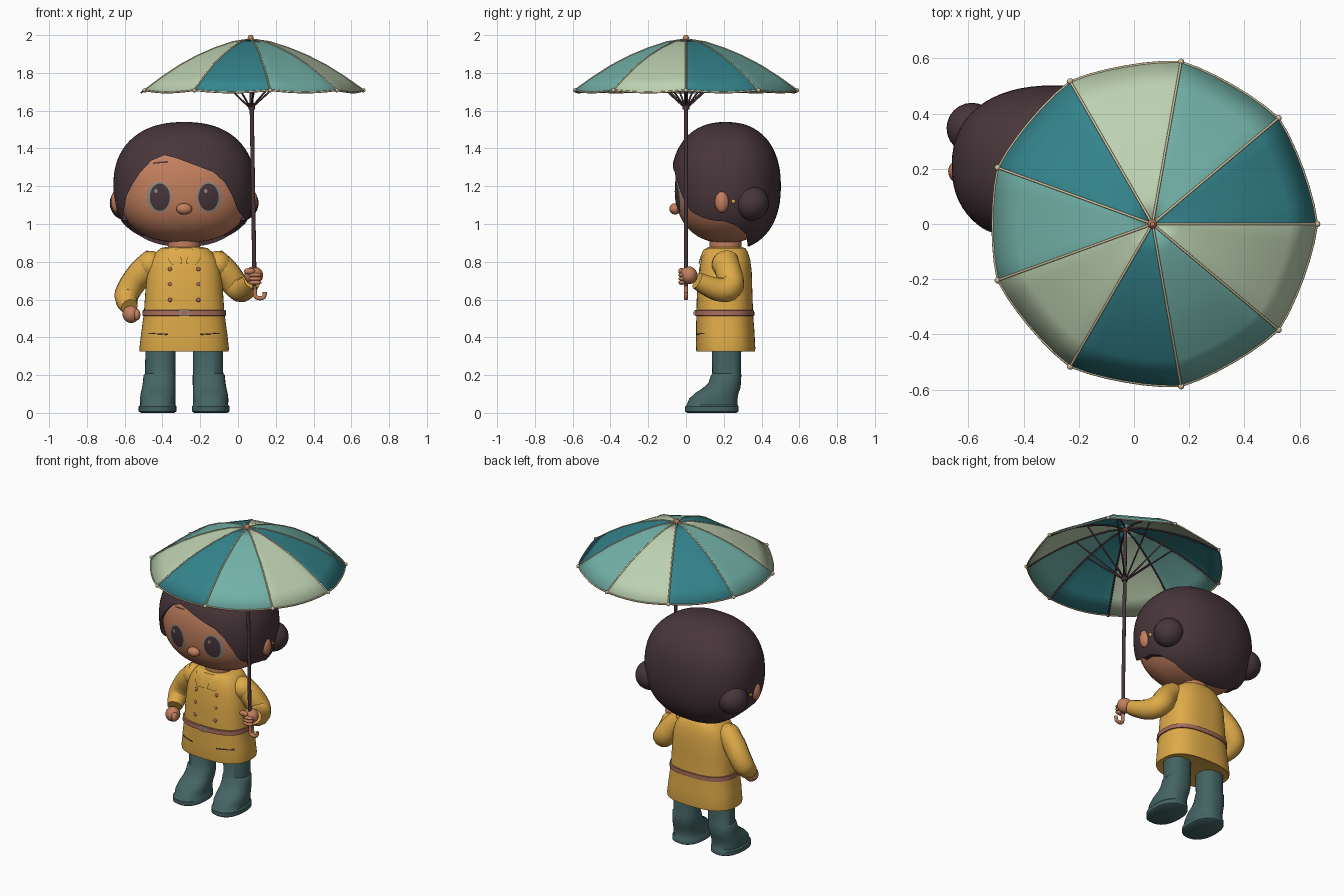
import bpy, bmesh, math
from mathutils import Vector
from mathutils.bvhtree import BVHTree

if "Cube" in bpy.data.objects:
    bpy.data.objects.remove(bpy.data.objects["Cube"])


def material(name, *rgb):
    lin = [((c / 255 + 0.055) / 1.055) ** 2.4 for c in rgb] + [1]
    m = bpy.data.materials.new(name)
    m.use_nodes = True
    m.diffuse_color = lin
    m.node_tree.nodes["Principled BSDF"].inputs["Base Color"].default_value = lin
    return m


SKIN = material("skin", 194, 127, 94)
HAIR = material("dark_brown", 72, 54, 59)
COAT = material("mustard", 222, 170, 72)
BOOT = material("boot_teal", 68, 100, 99)
DEEP = material("deep_teal", 52, 132, 140)
MID = material("soft_teal", 114, 177, 167)
PALE = material("pale_green", 189, 209, 177)
BELT = material("rose_brown", 165, 107, 91)
GREY = material("warm_grey", 142, 138, 131)
CREAM = material("cream", 205, 190, 155)

CX, CY = -0.285, 0.21   # body axis
N = 2.3                 # roundness of the head


def finish(ob, angle=40):
    bpy.ops.object.select_all(action='DESELECT')
    ob.select_set(True)
    bpy.context.view_layer.objects.active = ob
    bpy.ops.object.shade_smooth_by_angle(angle=math.radians(angle))
    return ob


def from_bmesh(name, bm, *mats, angle=40, normals=True):
    if normals:
        bmesh.ops.recalc_face_normals(bm, faces=bm.faces)
    me = bpy.data.meshes.new(name)
    bm.to_mesh(me)
    bm.free()
    for m in mats:
        me.materials.append(m)
    ob = bpy.data.objects.new(name, me)
    bpy.context.collection.objects.link(ob)
    return finish(ob, angle)


def loft(name, mat, rings, n=2.0, seg=48):
    """Stack of superellipse rings (x, y, z, rx, ry), capped."""
    bm = bmesh.new()
    rows = []
    for x, y, z, rx, ry in rings:
        row = []
        for i in range(seg):
            a = math.tau * i / seg
            c, s = math.cos(a), math.sin(a)
            row.append(bm.verts.new((x + rx * math.copysign(abs(c) ** (2 / n), c),
                                     y + ry * math.copysign(abs(s) ** (2 / n), s), z)))
        rows.append(row)
    for a, b in zip(rows, rows[1:]):
        for i in range(seg):
            j = (i + 1) % seg
            bm.faces.new((a[i], a[j], b[j], b[i]))
    bm.faces.new(rows[0])
    bm.faces.new(rows[-1])
    return from_bmesh(name, bm, mat)


def rounded(name, mat, z, rx, ry, rz, steps=36):
    rings = []
    for i in range(steps + 1):
        t = -math.cos(math.pi * (i + 0.15) / (steps + 0.3))
        k = (1 - abs(t) ** N) ** (1 / N)
        rings.append((CX, CY, z + rz * t, rx * k, ry * k))
    return loft(name, mat, rings, N, 64)


def ball(name, mat, loc, size):
    bm = bmesh.new()
    bmesh.ops.create_uvsphere(bm, u_segments=24, v_segments=14, radius=1)
    bmesh.ops.scale(bm, vec=size if isinstance(size, tuple) else (size,) * 3, verts=bm.verts)
    bmesh.ops.translate(bm, vec=loc, verts=bm.verts)
    return from_bmesh(name, bm, mat)


def tube(name, mat, pts, radii, smooth=True, cyclic=False, res=4):
    cu = bpy.data.curves.new(name, 'CURVE')
    cu.dimensions = '3D'
    cu.bevel_depth, cu.bevel_resolution, cu.use_fill_caps = 1, res, True
    sp = cu.splines.new('NURBS' if smooth else 'POLY')
    sp.points.add(len(pts) - 1)
    radii = radii if isinstance(radii, (list, tuple)) else [radii] * len(pts)
    for p, co, r in zip(sp.points, pts, radii):
        p.co, p.radius = (*co, 1), r
    sp.use_cyclic_u, sp.use_endpoint_u, sp.order_u = cyclic, True, 3
    ob = bpy.data.objects.new(name, cu)
    bpy.context.collection.objects.link(ob)
    cu.materials.append(mat)
    finish_target = ob
    bpy.ops.object.select_all(action='DESELECT')
    ob.select_set(True)
    bpy.context.view_layer.objects.active = ob
    bpy.ops.object.convert(target='MESH')
    return finish(finish_target, 50)


def decal(name, mat, target, outline, lift=0.004, rings=5):
    """Thin plate laid over the front of a part."""
    me = target.data
    tree = BVHTree.FromPolygons([v.co for v in me.vertices], [p.vertices for p in me.polygons])
    cx = sum(p[0] for p in outline) / len(outline)
    cz = sum(p[1] for p in outline) / len(outline)

    def put(x, z):
        hit = tree.ray_cast(Vector((x, -2, z)), Vector((0, 1, 0)))[0]
        return bm.verts.new((x, (hit.y if hit else CY) - lift, z))
    bm = bmesh.new()
    mid = put(cx, cz)
    rows = [[put(cx + (x - cx) * k / rings, cz + (z - cz) * k / rings) for x, z in outline]
            for k in range(1, rings + 1)]
    for i in range(len(outline)):
        j = (i + 1) % len(outline)
        bm.faces.new((mid, rows[0][i], rows[0][j]))
        for a, b in zip(rows, rows[1:]):
            bm.faces.new((a[i], b[i], b[j], a[j]))
    bmesh.ops.recalc_face_normals(bm, faces=bm.faces)
    if sum(f.normal.y for f in bm.faces) > 0:
        bmesh.ops.reverse_faces(bm, faces=bm.faces)
    return from_bmesh(name, bm, mat, normals=False)


def oval(x, z, rx, rz, n=28):
    return [(x + rx * math.cos(math.tau * i / n), z + rz * math.sin(math.tau * i / n)) for i in range(n)]


def cut(ob, outline, to3d, shift):
    """Boolean away a prism."""
    bm = bmesh.new()
    f = bm.faces.new([bm.verts.new(to3d(*p)) for p in outline])
    ext = bmesh.ops.extrude_face_region(bm, geom=[f])["geom"]
    bmesh.ops.translate(bm, vec=shift, verts=[v for v in ext if isinstance(v, bmesh.types.BMVert)])
    cutter = from_bmesh("hair_cutter", bm, HAIR)
    mod = ob.modifiers.new("cut", 'BOOLEAN')
    mod.operation, mod.solver, mod.object = 'DIFFERENCE', 'EXACT', cutter
    bpy.context.view_layer.objects.active = ob
    bpy.ops.object.modifier_apply(modifier="cut")
    bpy.data.objects.remove(cutter)


# Head and hair
head = rounded("head", SKIN, 1.19, 0.355, 0.268, 0.29)
hair = rounded("hair", HAIR, 1.2, 0.375, 0.292, 0.34)
cut(hair, [(-.62, .7), (-.615, 1.01), (-.59, 1.15), (-.56, 1.21), (-.52, 1.27), (-.46, 1.335), (-.39, 1.365),
           (-.33, 1.35), (-.25, 1.32), (-.13, 1.275), (-.07, 1.22), (-.03, 1.15), (0, 1.07), (.05, 1.01), (.05, .7)],
    lambda x, z: (x, -0.5, z), (0, 0.64, 0))
cut(hair, [(-.3, 1.01), (.04, 1.025), (.2, 1.015), (.27, .99), (.32, .94), (.35, .7), (-.3, .7)],
    lambda y, z: (-1, y, z), (2, 0, 0))
finish(hair, 35)
ball("nose", SKIN, (CX, -0.058, 1.08), (0.042, 0.03, 0.03))
loft("neck", SKIN, [(CX, CY, z, 0.085, 0.085) for z in (0.82, 0.96)])
decal("eyebrow", HAIR, head, [(-.45, 1.318), (-.41, 1.322), (-.37, 1.325), (-.37, 1.333), (-.41, 1.331), (-.45, 1.325)])
decal("mouth", BELT, head, [(-.305, .988), (-.285, .983), (-.265, .988), (-.285, .978)])

for s, side in ((-1, "right"), (1, "left")):
    ex = CX + s * 0.132
    decal(side + "_eye_white", GREY, head, oval(ex, 1.142, .066, .08), 0.003)
    decal(side + "_iris", HAIR, head, oval(ex - s * .003, 1.142, .053, .072), 0.006)
    decal(side + "_eye_glint", GREY, head, oval(ex - .018, 1.175, .009, .011), 0.009)
    ball(side + "_ear", SKIN, (CX + s * .358, .19, 1.12), (.03, .038, .06))
    ball(side + "_hair_bun", HAIR, (CX + s * .302, .347, 1.11), .092)
    ball(side + "_earring", COAT, (CX + s * .36, .25, 1.12), .013)

    # Boot and leg, toes turned slightly outwards
    boot = [(.14, .137, 0, .088, .13), (.141, .137, .008, .1, .142), (.141, .137, .034, .1, .142),
            (.14, .138, .042, .093, .135), (.14, .145, .075, .094, .128), (.138, .163, .105, .092, .115),
            (.135, .188, .13, .089, .1), (.132, .205, .16, .087, .086), (.13, .213, .2, .085, .08),
            (.127, .215, .208, .08, .076), (.125, .215, .36, .08, .078)]
    loft(side + "_boot", BOOT, [(CX + s * x, y, z, rx, ry) for x, y, z, rx, ry in boot], 2.3)

# Coat
coat = loft("coat", COAT, [(CX, y, z, rx, ry) for y, z, rx, ry in (
    (.21, .33, .222, .142), (.21, .325, .235, .155), (.21, .34, .237, .157), (.208, .42, .228, .155),
    (.205, .53, .213, .15), (.205, .65, .205, .146), (.208, .75, .195, .14), (.21, .81, .178, .13),
    (.21, .85, .15, .118), (.21, .872, .125, .105), (.21, .877, .1, .09))], 2.6, 64)
loft("belt", BELT, [(CX, .203, z, rx, ry) for z, rx, ry in (
    (.513, .21, .145), (.515, .222, .159), (.543, .22, .158), (.545, .205, .145))], 2.6, 64)
decal("buckle", GREY, coat, [(CX - .026, .512), (CX + .026, .512), (CX + .026, .547), (CX - .026, .547)], .014)
decal("buckle_center", BELT, coat, [(CX - .017, .52), (CX + .017, .52), (CX + .017, .539), (CX - .017, .539)], .017)
for s, side in ((-1, "right"), (1, "left")):
    decal(side + "_lapel", COAT, coat, [(CX + s * x, z) for x, z in (
        (.01, .79), (.065, .785), (.085, .815), (.1, .865), (.04, .868), (.015, .82))], .009)
    decal(side + "_pocket", HAIR, coat, [(CX + s * x, z) for x, z in (
        (.085, .413), (.19, .417), (.19, .424), (.085, .420))], .004)
    for z in (.76, .68, .598):
        ball(side + "_button", BELT, (CX + s * .074, .064 + max(0, z - .6) * .09, z), (.012, .009, .012))

# Arms: right hangs with a bent elbow, left holds the handle
ball("right_shoulder", COAT, (-.462, .21, .785), .073)
tube("right_sleeve", COAT, [(-.44, .21, .81), (-.5, .22, .76), (-.57, .245, .67), (-.6, .225, .6), (-.575, .155, .56)],
     [.066, .072, .068, .064, .046])
ball("right_hand", SKIN, (-.566, .125, .522), (.045, .045, .046))
ball("right_thumb", SKIN, (-.535, .1, .52), (.018, .024, .03))
ball("left_shoulder", COAT, (-.108, .21, .785), .073)
tube("left_sleeve", COAT, [(-.13, .21, .81), (-.07, .22, .76), (-.005, .25, .66), (.035, .16, .645), (.075, .06, .7)],
     [.066, .072, .07, .064, .046])
ball("left_hand", SKIN, (.083, .015, .728), (.05, .046, .047))
ball("left_thumb", SKIN, (.06, -.025, .75), (.03, .016, .017))
for i in range(3):
    ball("left_finger", SKIN, (.09, -.022, .73 - i * .02), (.035, .018, .012))

# Umbrella canopy: nine panels in three repeating colours
UX, RIM, PANELS, STEPS = 0.067, 0.595, 9, 6
PROFILE = [(.012, 1.975), (.1, 1.962), (.2, 1.93), (.3, 1.889), (.4, 1.838), (.5, 1.775), (RIM, 1.708)]


def canopy(r, z, u, lift=0):
    """u counts panels; cloth sags a little between the ribs."""
    sag = math.sin(math.pi * (u % 1)) * r / RIM
    a = math.tau * u / PANELS
    r *= 1 - 0.028 * sag
    return (UX + r * math.cos(a), r * math.sin(a), z - 0.012 * sag + lift)


bm = bmesh.new()
total = PANELS * STEPS
grid = [[bm.verts.new(canopy(r, z, i / STEPS)) for i in range(total)] for r, z in PROFILE]
for a, b in zip(grid, grid[1:]):
    for i in range(total):
        j = (i + 1) % total
        bm.faces.new((a[i], b[i], b[j], a[j])).material_index = i // STEPS % 3
cloth = from_bmesh("umbrella_canopy", bm, DEEP, MID, PALE, angle=30)
solid = cloth.modifiers.new("thickness", 'SOLIDIFY')
solid.thickness, solid.offset = 0.005, 0

tube("canopy_trim", CREAM, [canopy(RIM, 1.708, i / STEPS) for i in range(total)], .005, False, True, 2)
for k in range(PANELS):
    tube("canopy_seam", CREAM, [canopy(r, z, k, .002) for r, z in PROFILE], .0045, False, res=2)
    tube("canopy_rib", HAIR, [canopy(r, z, k, -.008) for r, z in PROFILE], .005, False, res=2)
    tube("canopy_strut", HAIR, [canopy(.01, 1.62, k), canopy(.3, 1.88, k)], .005, False, res=2)
    ball("rib_tip", CREAM, canopy(RIM + .002, 1.708, k), .011)

# Umbrella pole, runner, ferrule and hook
tube("umbrella_pole", HAIR, [(UX, 0, 1.97), (.088, 0, .65)], .011, False)
loft("runner", HAIR, [(.073, 0, z, .018, .018) for z in (1.605, 1.64)], seg=20)
loft("ferrule", SKIN, [(UX, 0, z, r, r) for z, r in ((1.955, .02), (1.975, .018), (1.995, .013), (2.0, .008))], seg=20)
tube("hook_handle", SKIN, [(.088, 0, .67), (.089, 0, .64), (.092, 0, .612), (.12, 0, .605), (.142, 0, .615), (.142, 0, .64)], .011)
